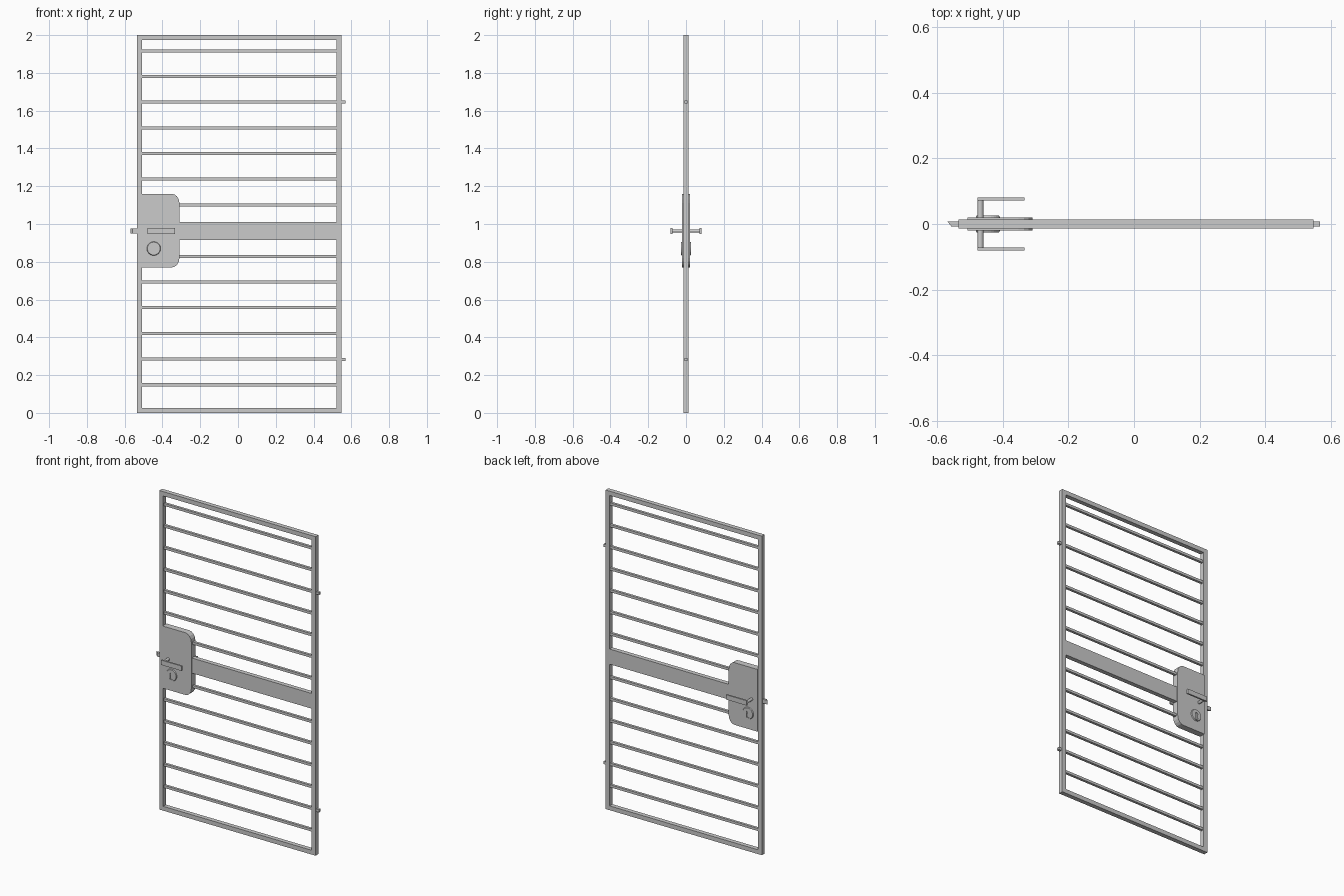
import bpy, bmesh
from math import sin, cos, pi

if "Cube" in bpy.data.objects:
    bpy.data.objects.remove(bpy.data.objects["Cube"])


def finish(name, bm):
    bmesh.ops.recalc_face_normals(bm, faces=bm.faces)
    me = bpy.data.meshes.new(name)
    bm.to_mesh(me)
    bm.free()
    ob = bpy.data.objects.new(name, me)
    bpy.context.collection.objects.link(ob)
    return ob


def box(name, x0, x1, y0, y1, z0, z1):
    bm = bmesh.new()
    bmesh.ops.create_cube(bm, size=1)
    for v in bm.verts:
        v.co = ((x0 + x1) / 2 + v.co.x * (x1 - x0),
                (y0 + y1) / 2 + v.co.y * (y1 - y0),
                (z0 + z1) / 2 + v.co.z * (z1 - z0))
    return finish(name, bm)


def prism(name, pts, y0, y1):
    """Extrude an x-z outline along y."""
    bm = bmesh.new()
    f = bm.faces.new([bm.verts.new((x, y0, z)) for x, z in pts])
    r = bmesh.ops.extrude_face_region(bm, geom=[f])
    for v in r["geom"]:
        if isinstance(v, bmesh.types.BMVert):
            v.co.y = y1
    return finish(name, bm)


def arc(cx, cz, rx, rz, a0, a1, n):
    return [(cx + rx * cos(a0 + (a1 - a0) * i / n),
             cz + rz * sin(a0 + (a1 - a0) * i / n)) for i in range(n + 1)]


L, R, H = -0.536, 0.548, 2.0   # gate outline
W, D = 0.027, 0.014            # frame bar width, half depth

# Outer frame
box("left_post", L, L + W, -D, D, 0, H)
box("right_post", R - W, R, -D, D, 0, H)
box("bottom_rail", L + W, R - W, -D, D, 0, W)
box("top_rail", L + W, R - W, -D, D, H - W, H)

# Horizontal bars, with the wide band taking the place of one
for i in range(14):
    z = 0.149 + 0.136 * i
    if i != 6:
        box(f"bar_{i}", L + W, R - W, -0.008, 0.008, z - 0.008, z + 0.008)
box("middle_band", L + W, R - W, -D, D, 0.915, 1.01)

# Hinge pins
for i, z in enumerate((0.283, 1.645)):
    box(f"hinge_pin_{i}", R, 0.568, -0.008, 0.008, z - 0.008, z + 0.008)

# Lock case, rounded on the inner side
case = [(-0.509, 0.77)]
case += arc(-0.352, 0.82, 0.042, 0.05, -pi / 2, 0, 4)
case += arc(-0.352, 1.11, 0.042, 0.05, 0, pi / 2, 4)
case += [(-0.509, 1.16)]
prism("lock_case", case, -0.02, 0.02)

# Wedge latch bolt
bolt = box("latch_bolt", -0.569, L, -0.007, 0.007, 0.951, 0.976)
for v in bolt.data.vertices:
    if v.co.x < -0.56 and v.co.y < 0:
        v.co.x = -0.558

# Keyhole shape used to pierce the key covers
KX, KZ = -0.446, 0.87
key = [(KX - 0.010, KZ - 0.027), (KX + 0.010, KZ - 0.027)]
key += arc(KX, KZ + 0.007, 0.009, 0.009, -pi / 4, 5 * pi / 4, 10)
cutter = prism("keyhole_cutter", key, -0.1, 0.1)
cutter.hide_render = True
cutter.hide_set(True)

# Key covers and lever handles on both faces
for side, s in (("front", -1), ("back", 1)):
    disc = prism(f"{side}_key_cover", arc(KX, KZ, 0.037, 0.037, 0, 2 * pi * 23 / 24, 23),
                 s * 0.0195, s * 0.026)
    for v in disc.data.vertices:
        if abs(v.co.y) > 0.023:
            v.co.x = KX + (v.co.x - KX) * 0.92
            v.co.z = KZ + (v.co.z - KZ) * 0.92
    cut = disc.modifiers.new("keyhole", 'BOOLEAN')
    cut.operation = 'DIFFERENCE'
    cut.object = cutter
    cut.solver = 'EXACT'
    ys = sorted((s * 0.019, s * 0.073))
    prism(f"{side}_handle_spindle",
          arc(-0.469, 0.963, 0.009, 0.009, 0, 2 * pi * 15 / 16, 15), *ys)
    ys = sorted((s * 0.071, s * 0.081))
    box(f"{side}_handle_lever", -0.478, -0.334, *ys, 0.948, 0.978)
